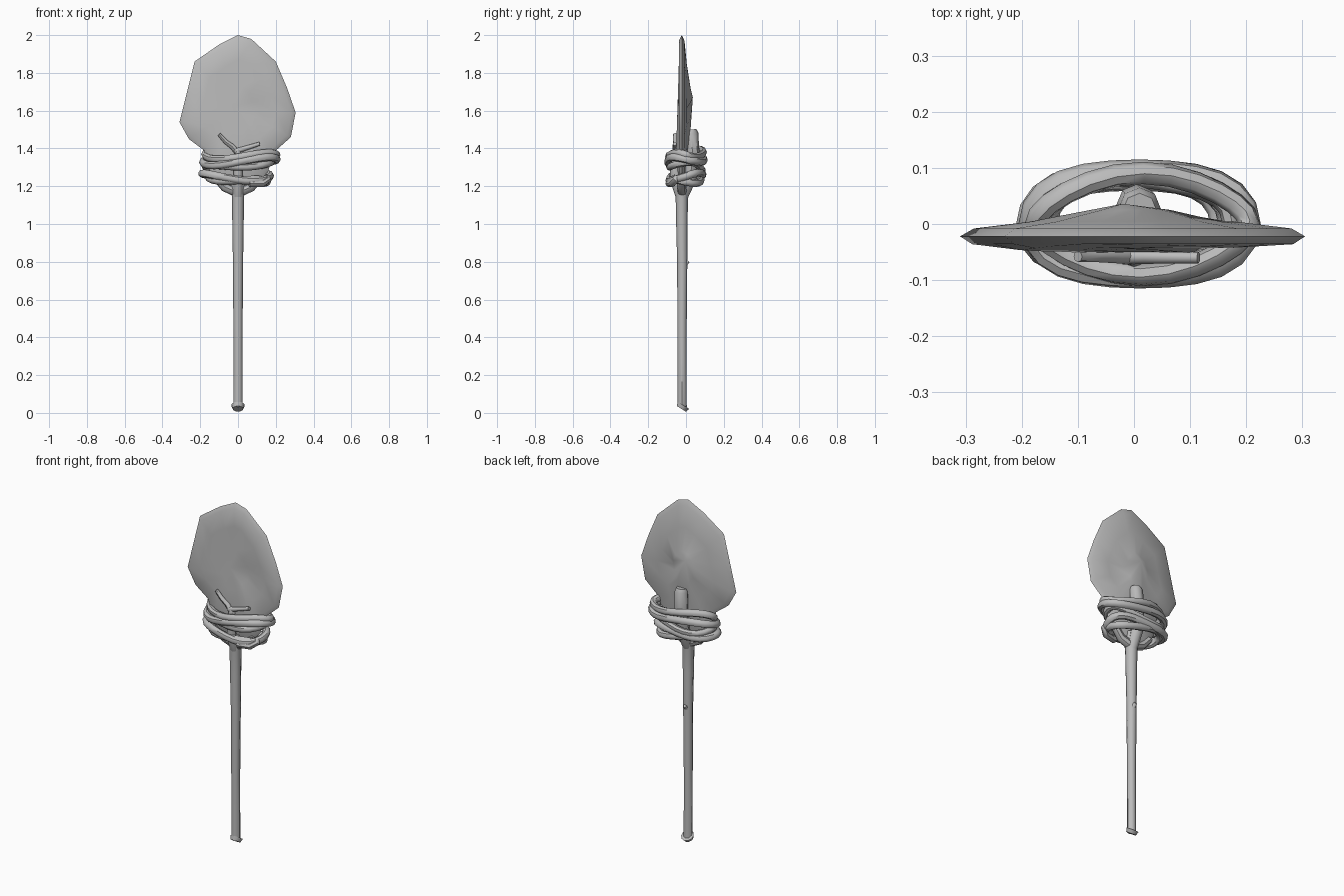
import bpy, bmesh
from math import sin, cos, pi, radians
from mathutils import Vector

cube = bpy.data.objects.get("Cube")
if cube:
    bpy.data.objects.remove(cube, do_unlink=True)

grey = bpy.data.materials.new("plain grey")
grey.use_nodes = True
grey.diffuse_color = (0.5, 0.5, 0.5, 1)
grey.node_tree.nodes["Principled BSDF"].inputs["Base Color"].default_value = (0.5, 0.5, 0.5, 1)


def finish(obj, angle=45):
    bpy.ops.object.select_all(action='DESELECT')
    obj.select_set(True)
    bpy.context.view_layer.objects.active = obj
    if obj.type == 'CURVE':
        bpy.ops.object.convert(target='MESH')
        obj = bpy.context.object
    obj.data.materials.clear()
    obj.data.materials.append(grey)
    bpy.ops.object.shade_smooth_by_angle(angle=radians(angle))
    return obj


def tube(name, points, radii, closed=False, resolution=2):
    """Sweep a round section along points, with a radius at each point."""
    curve = bpy.data.curves.new(name, 'CURVE')
    curve.dimensions = '3D'
    curve.bevel_depth = 1
    curve.bevel_resolution = resolution
    curve.use_fill_caps = not closed
    spline = curve.splines.new('POLY')
    spline.points.add(len(points) - 1)
    for p, co, r in zip(spline.points, points, radii):
        p.co = (*co, 1)
        p.radius = r
    spline.use_cyclic_u = closed
    obj = bpy.data.objects.new(name, curve)
    bpy.context.collection.objects.link(obj)
    return finish(obj)


# Chipped stone blade: concentric rings of its outline on both faces
outline = [(0, 2), (.07, 1.98), (.2, 1.86), (.26, 1.72), (.305, 1.59), (.28, 1.46),
           (.19, 1.38), (.16, 1.28), (.09, 1.19), (-.09, 1.19), (-.15, 1.28),
           (-.18, 1.39), (-.26, 1.45), (-.31, 1.54), (-.27, 1.7), (-.23, 1.86), (-.1, 1.95)]
centre = Vector((0, 1.62))
bm = bmesh.new()


def ring(scale, depth):
    verts = []
    for p in outline:
        q = centre + (Vector(p) - centre) * scale
        verts.append(bm.verts.new((q.x, depth(q.x, q.y), q.y)))
    return verts


def front(x, z):
    dent = .012 if .06 < x < .2 and 1.45 < z < 1.65 else 0
    return -.036 - .016 * min(1, max(0, (1.9 - z) / .5)) + dent


def ridge(x, z):
    return .025 if -.12 < x < .07 and z > 1.45 else .005


rings = [ring(.3, front), ring(.65, front), ring(.93, lambda x, z: -.036),
         ring(1, lambda x, z: -.022),
         ring(.92, lambda x, z: -.008), ring(.6, lambda x, z: .004), ring(.25, ridge)]
n = len(outline)
for a, b in zip(rings, rings[1:]):
    for i in range(n):
        j = (i + 1) % n
        bm.faces.new((a[i], a[j], b[j], b[i]))
for loop, y, z in ((rings[0], -.044, 1.62), (rings[-1], .036, 1.67)):
    tip = bm.verts.new((-.02, y, z))
    for i in range(n):
        bm.faces.new((loop[i], loop[(i + 1) % n], tip))
bmesh.ops.recalc_face_normals(bm, faces=bm.faces)
mesh = bpy.data.meshes.new("stone_blade")
bm.to_mesh(mesh)
bm.free()
blade = bpy.data.objects.new("stone_blade", mesh)
bpy.context.collection.objects.link(blade)
finish(blade, 50)

# Wooden shaft with a slanted foot and a small knot
tube("shaft", [(0, -.02, .03), (0, -.021, .4), (0, -.02, .8), (0, -.022, 1), (0, -.022, 1.15), (0, -.02, 1.24)],
     [.024, .024, .027, .03, .033, .045])
bpy.ops.mesh.primitive_cone_add(vertices=10, radius1=.028, radius2=.036, depth=.022,
                                location=(0, -.019, .031), rotation=(radians(-33), 0, 0))
foot = bpy.context.object
foot.name = "shaft_foot"
finish(foot)
tube("shaft_knot", [(0, -.01, .785), (0, .012, .805)], [.016, .009])

# Split shaft head: thick prong behind the blade, forked twig before it
tube("rear_prong", [(0, -.015, 1.15), (0, .025, 1.25), (.005, .035, 1.38), (.01, .027, 1.48), (.01, .025, 1.5)],
     [.028, .035, .036, .038, .03])
tube("front_prong", [(0, -.03, 1.15), (0, -.06, 1.24), (0, -.062, 1.32), (0, -.058, 1.39)],
     [.026, .026, .022, .014])
tube("twig_right", [(.01, -.058, 1.36), (-.03, -.056, 1.41), (-.065, -.056, 1.435), (-.1, -.058, 1.475)],
     [.015, .014, .012, .01])
tube("twig_left", [(-.02, -.058, 1.385), (.02, -.058, 1.395), (.115, -.06, 1.425)],
     [.014, .013, .01])
for side, name in ((1, "left"), (-1, "right")):
    tube("lower_brace_" + name, [(side * .01, -.02, 1.17), (side * .07, -.025, 1.195), (side * .12, -.02, 1.25)],
         [.026, .024, .02])


# Lashing: tilted loops around the blade neck
def loop(name, z, rx, ry, tilt, lean, wave, cx=.01, r=.02, phase=0):
    steps = 24
    pts = []
    for k in range(steps):
        t = 2 * pi * k / steps
        pts.append((cx + rx * cos(t), ry * sin(t) + .006 * sin(3 * t + phase),
                    z + tilt * cos(t) + lean * sin(t) + wave * sin(2 * t + phase)))
    tube(name, pts, [r] * steps, True)


loop("lashing_top", 1.368, .19, .085, -.002, .012, .018, .015, .02, pi)
loop("lashing_upper", 1.335, .195, .1, .008, .005, -.016, .01, .021)
loop("lashing_middle", 1.305, .175, .088, .01, -.008, .014, 0, .019, 1)
loop("lashing_lower", 1.255, .18, .092, -.006, .014, .012, -.01, .021, .5)
loop("lashing_bottom", 1.235, .155, .085, -.012, .004, -.012, 0, .02)
tube("lashing_end", [(.06, -.09, 1.215), (.13, -.075, 1.215), (.16, -.055, 1.235), (.155, -.045, 1.25)],
     [.02, .02, .018, .015])
